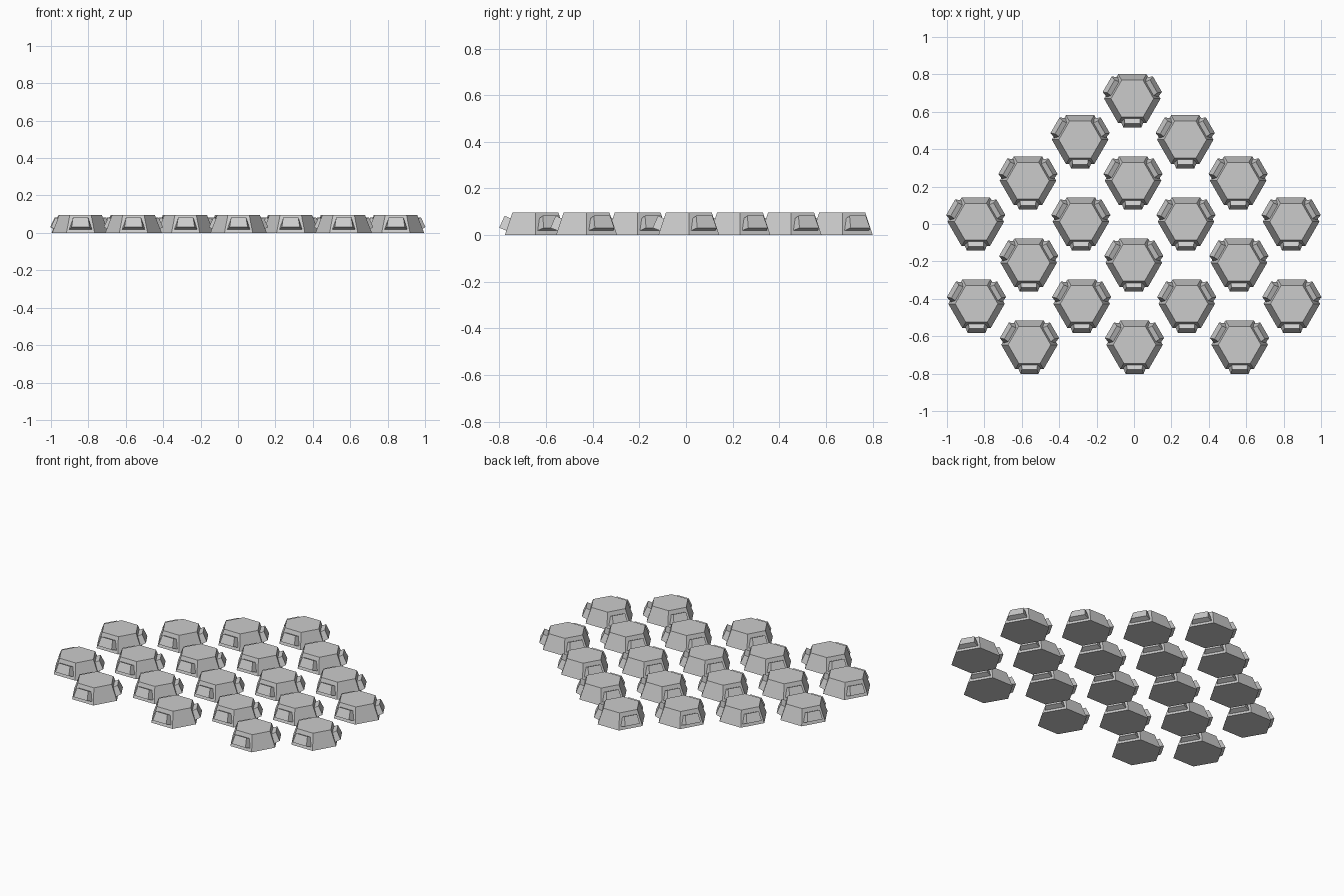
import bpy, bmesh, math
from mathutils import Matrix, Vector

cube = bpy.data.objects.get("Cube")
if cube:
    bpy.data.objects.remove(cube, do_unlink=True)

grey = bpy.data.materials.new("plain grey")
grey.use_nodes = True
colour = (0.6, 0.6, 0.6, 1)
grey.diffuse_color = colour
grey.node_tree.nodes["Principled BSDF"].inputs["Base Color"].default_value = colour

HEIGHT = 0.096
BASE_R, TOP_R = 0.151, 0.114


def finish(bm, name):
    bmesh.ops.recalc_face_normals(bm, faces=bm.faces)
    mesh = bpy.data.meshes.new(name)
    bm.to_mesh(mesh)
    bm.free()
    mesh.materials.append(grey)
    return mesh


def loft(rings):
    """Closed solid between two rings with the same number of points."""
    bm = bmesh.new()
    a, b = [[bm.verts.new(p) for p in ring] for ring in rings]
    n = len(a)
    bm.faces.new(a)
    bm.faces.new(b)
    for i in range(n):
        j = (i + 1) % n
        bm.faces.new((a[i], a[j], b[j], b[i]))
    return bm


def hexagon(radius, z):
    return [Vector((radius * math.cos(k * math.pi / 3),
                    radius * math.sin(k * math.pi / 3), z)) for k in range(6)]


def panel(low, high):
    """Trapezium from (half width, distance out, height) of its two edges."""
    (w0, d0, z0), (w1, d1, z1) = low, high
    return [(-w0, -d0, z0), (w0, -d0, z0), (w1, -d1, z1), (-w1, -d1, z1)]


# Tapered six-sided body
body_mesh = finish(loft([hexagon(BASE_R, 0), hexagon(TOP_R, HEIGHT)]), "hut_body")

# Porch that leans out from a sloping wall
porch_mesh = finish(loft([
    panel((0.062, 0.121, 0.018), (0.043, 0.104, 0.070)),
    panel((0.048, 0.155, 0.031), (0.040, 0.132, 0.083)),
]), "hut_porch")


def place(mesh, name, matrix):
    ob = bpy.data.objects.new(name, mesh)
    ob.matrix_world = matrix
    bpy.context.collection.objects.link(ob)


# Staggered rows of huts, back to front, each with three porches
ROW_STEP, COLUMN_STEP = 0.2193, 0.562
count = 0
for row, huts in enumerate((1, 2, 3, 4, 3, 4, 3)):
    y = 0.67 - row * ROW_STEP
    for i in range(huts):
        count += 1
        x = (i - (huts - 1) / 2) * COLUMN_STEP - 0.009 + 0.002 * row
        spot = Matrix.Translation((x, y, 0))
        place(body_mesh, f"hut_body_{count}", spot)
        for turn, side in ((0, "front"), (120, "left"), (240, "right")):
            place(porch_mesh, f"{side}_porch_{count}",
                  spot @ Matrix.Rotation(math.radians(turn), 4, "Z"))
